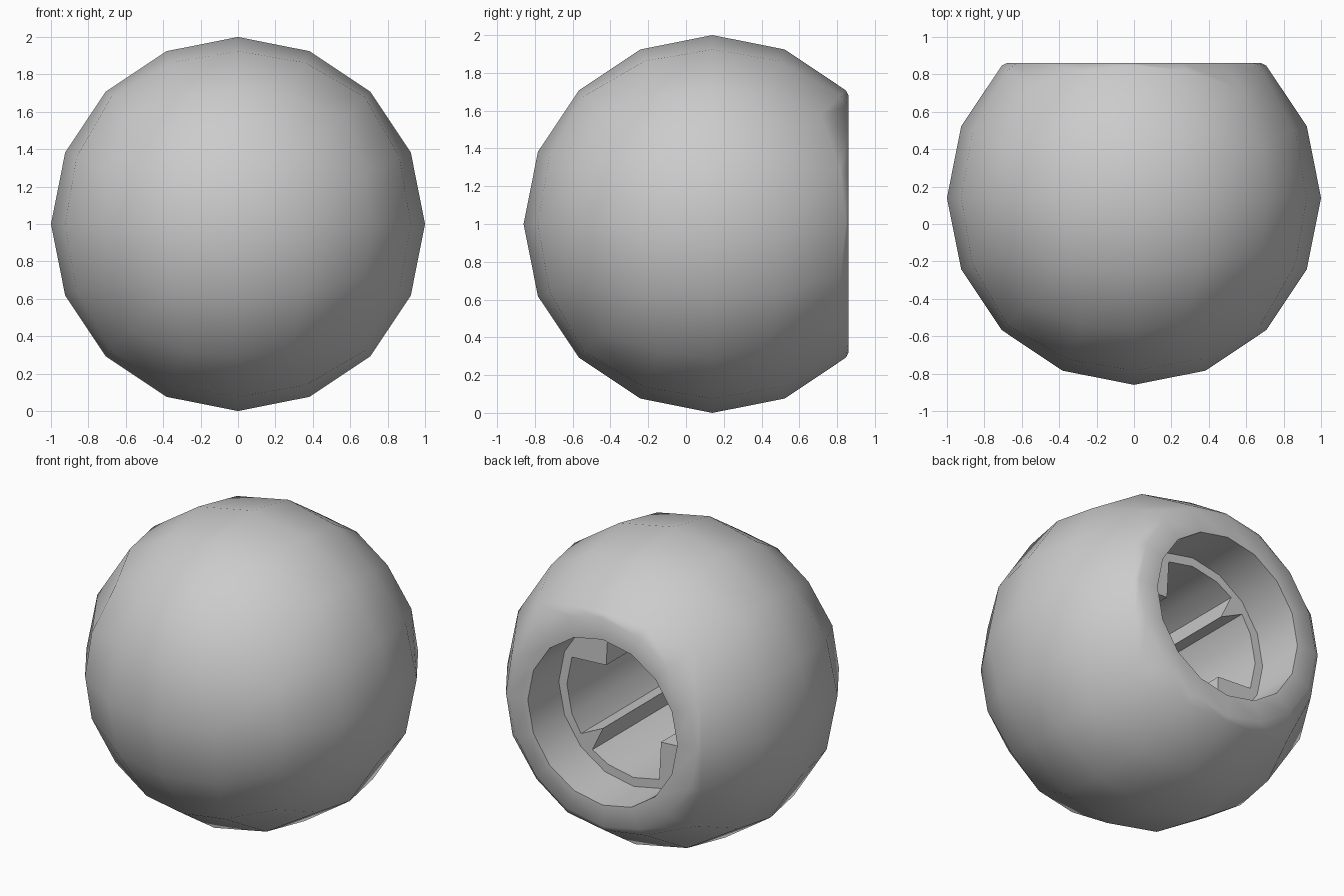
import bpy, bmesh
from math import sin, cos, tan, radians, atan2
from mathutils import Vector

if "Cube" in bpy.data.objects:
    bpy.data.objects.remove(bpy.data.objects["Cube"])

CY, CZ = 0.14, 1.0            # sphere centre, radius 1
RIM_Y, HOLE_R, STEP_Y, END_Y = 0.86, 0.54, 0.54, -0.42


def finish(bm, name, angle):
    bmesh.ops.recalc_face_normals(bm, faces=bm.faces)
    me = bpy.data.meshes.new(name)
    bm.to_mesh(me)
    bm.free()
    ob = bpy.data.objects.new(name, me)
    bpy.context.collection.objects.link(ob)
    bpy.ops.object.select_all(action='DESELECT')
    ob.select_set(True)
    bpy.context.view_layer.objects.active = ob
    bpy.ops.object.shade_smooth_by_angle(angle=radians(angle))
    return ob


def ring(bm, y, polar):
    return [bm.verts.new((r * cos(radians(a)), y, CZ + r * sin(radians(a)))) for a, r in polar]


def bridge(bm, a, b):
    n = len(a)
    for i in range(n):
        j = (i + 1) % n
        bm.faces.new((a[i], a[j], b[j], b[i]))


# Ball shell: five sides of a 4x4 cube sphere, open at the back
bm = bmesh.new()
t = [tan(radians(22.5 * i)) for i in (-2, -1, 0, 1, 2)]
for axis, sign in ((0, 1), (0, -1), (1, -1), (2, 1), (2, -1)):
    def point(u, v):
        p = Vector((0, 0, 0))
        p[axis], p[(axis + 1) % 3], p[(axis + 2) % 3] = sign, u, v
        return p.normalized() + Vector((0, CY, CZ))
    g = [[bm.verts.new(point(u, v)) for v in t] for u in t]
    for i in range(4):
        for j in range(4):
            bm.faces.new((g[i][j], g[i + 1][j], g[i + 1][j + 1], g[i][j + 1]))
bmesh.ops.remove_doubles(bm, verts=bm.verts, dist=0.001)

# Flat rim and the round wall of the opening
edge = [v for v in bm.verts if v.is_boundary]
edge.sort(key=lambda v: atan2(v.co.z - CZ, v.co.x))
start = min(range(len(edge)), key=lambda i: abs(atan2(edge[i].co.z - CZ, edge[i].co.x)))
loop = edge[start:] + edge[:start]
for y, r in ((RIM_Y, 0.68), (RIM_Y, HOLE_R), (STEP_Y, HOLE_R)):
    nxt = ring(bm, y, [(k * 22.5, r) for k in range(16)])
    bridge(bm, loop, nxt)
    loop = nxt
finish(bm, "ball_shell", 50)

# Socket: step ring, keyed bore with two wide tabs and two narrow ridges
outer, inner = [], []
for k in range(16):
    a = k * 22.5
    if k in (6, 14):
        for da, r in ((-7, 0.482), (0, 0.31), (7, 0.482)):
            chord = HOLE_R * cos(radians(11.25)) / cos(radians(11.25 - abs(da)))
            outer.append((a + da, chord))
            inner.append((a + da, r))
    else:
        outer.append((a, HOLE_R))
        inner.append((a, 0.28 if k in (2, 10) else 0.482))
bm = bmesh.new()
o, i0, i1 = ring(bm, STEP_Y, outer), ring(bm, STEP_Y, inner), ring(bm, END_Y, inner)
bridge(bm, o, i0)
bridge(bm, i0, i1)
bm.faces.new(i1)
socket = finish(bm, "keyed_socket", 30)
# the open socket faces inward, towards the bore
if socket.data.polygons[0].normal.y < 0:
    socket.data.flip_normals()
